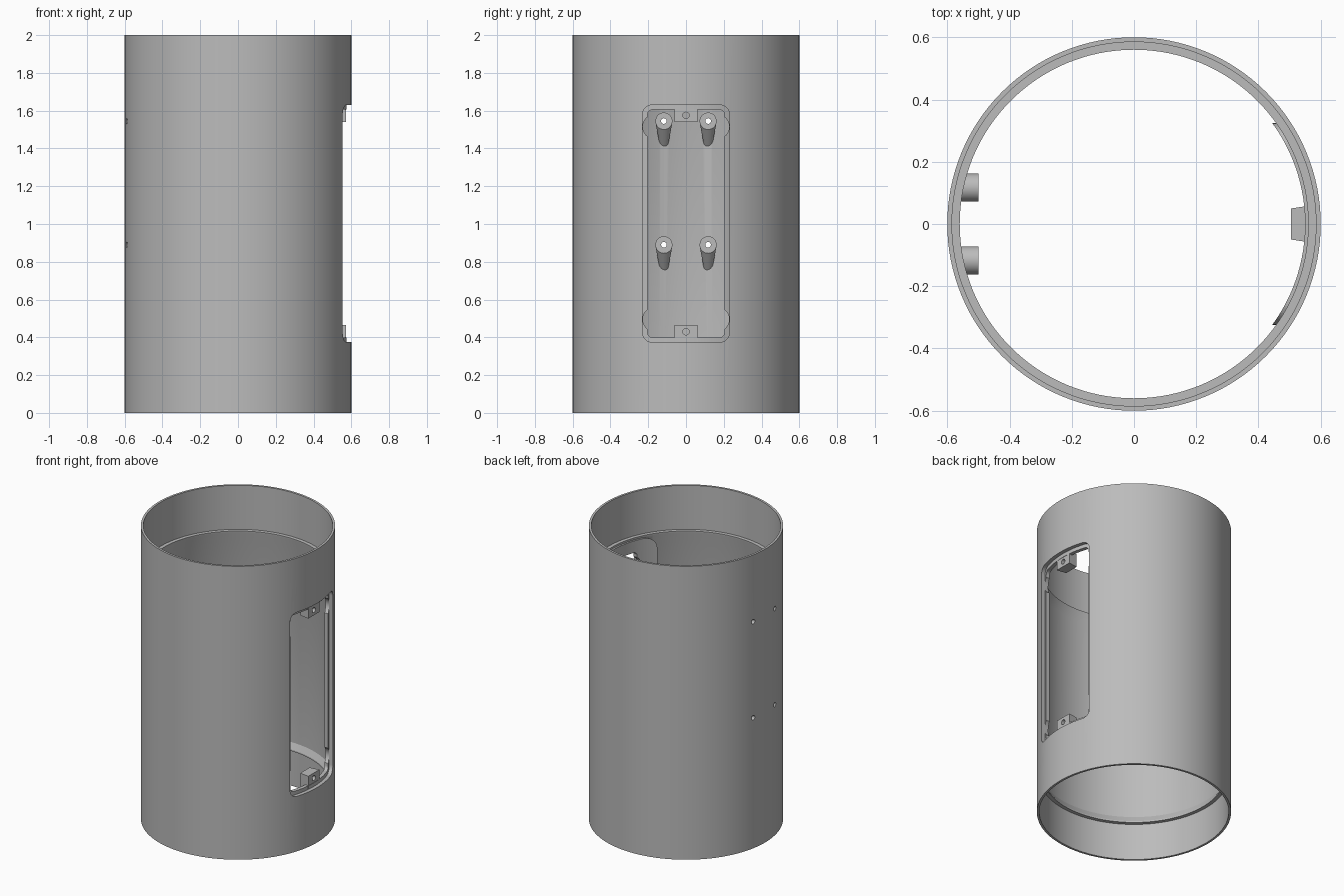
import bpy, bmesh, math
from mathutils import Matrix, Vector

if "Cube" in bpy.data.objects:
    bpy.data.objects.remove(bpy.data.objects["Cube"])

grey = bpy.data.materials.new("plain_grey")
grey.diffuse_color = (0.5, 0.5, 0.5, 1)
grey.use_nodes = True
grey.node_tree.nodes["Principled BSDF"].inputs["Base Color"].default_value = grey.diffuse_color


def make(name, bm):
    bmesh.ops.recalc_face_normals(bm, faces=bm.faces)
    me = bpy.data.meshes.new(name)
    bm.to_mesh(me)
    bm.free()
    me.materials.append(grey)
    ob = bpy.data.objects.new(name, me)
    bpy.context.collection.objects.link(ob)
    return ob


def boolean(ob, tool, op):
    """Apply a boolean and drop the tool object."""
    mod = ob.modifiers.new("bool", 'BOOLEAN')
    mod.operation, mod.solver, mod.object = op, 'EXACT', tool
    bpy.context.view_layer.objects.active = ob
    bpy.ops.object.modifier_apply(modifier=mod.name)
    bpy.data.objects.remove(tool)


def revolve(name, profile, n=128):
    bm = bmesh.new()
    rings = [[bm.verts.new((r * math.cos(2 * math.pi * i / n), r * math.sin(2 * math.pi * i / n), z))
              for r, z in profile] for i in range(n)]
    m = len(profile)
    for i in range(n):
        a, b = rings[i], rings[(i + 1) % n]
        for j in range(m):
            k = (j + 1) % m
            bm.faces.new((a[j], b[j], b[k], a[k]))
    return make(name, bm)


def drum(radius):
    bm = bmesh.new()
    bmesh.ops.create_cone(bm, cap_ends=True, segments=128, radius1=radius, radius2=radius, depth=3,
                          matrix=Matrix.Translation((0, 0, 1)))
    return make("drum", bm)


def rounded_prism(half_y, z0, z1, rad, x0, x1):
    """Rounded rectangle in the yz plane, extruded along x."""
    bm = bmesh.new()
    corners = [(half_y - rad, z1 - rad), (rad - half_y, z1 - rad),
               (rad - half_y, z0 + rad), (half_y - rad, z0 + rad)]
    pts = []
    for q, (cy, cz) in enumerate(corners):
        for s in range(7):
            t = math.pi / 2 * (q + s / 6)
            pts.append((cy + rad * math.cos(t), cz + rad * math.sin(t)))
    face = bm.faces.new([bm.verts.new((x0, y, z)) for y, z in pts])
    out = bmesh.ops.extrude_face_region(bm, geom=[face])
    bmesh.ops.translate(bm, vec=(x1 - x0, 0, 0),
                        verts=[v for v in out['geom'] if isinstance(v, bmesh.types.BMVert)])
    return make("prism", bm)


def rod(x0, x1, y, z, rad, n=24):
    bm = bmesh.new()
    mat = Matrix.Translation(((x0 + x1) / 2, y, z)) @ Matrix.Rotation(math.pi / 2, 4, 'Y')
    bmesh.ops.create_cone(bm, cap_ends=True, segments=n, radius1=rad, radius2=rad,
                          depth=x1 - x0, matrix=mat)
    return make("rod", bm)


# Tube wall with a counterbore and sloped inner lip at each end
shell = revolve("tube_shell", [
    (.6, 0), (.6, 2), (.585, 2), (.585, 1.7), (.56, 1.7), (.56, 1.69),
    (.58, 1.63), (.58, .30), (.56, .26), (.56, .25), (.585, .25), (.585, 0)])

# Thickened frame inside the wall around the hatch opening
frame = rounded_prism(.325, .315, 1.685, .08, .3, .7)
boolean(frame, drum(.591), 'INTERSECT')
boolean(frame, drum(.55), 'DIFFERENCE')
boolean(shell, frame, 'UNION')

# Shallow hatch recess, then the opening through it
recess = rounded_prism(.23, .375, 1.63, .05, .3, .7)
boolean(recess, drum(.575), 'DIFFERENCE')
boolean(shell, recess, 'DIFFERENCE')
boolean(shell, rounded_prism(.203, .40, 1.605, .025, .3, .7), 'DIFFERENCE')

# Scallops in the jambs near the corners
for side in (-1, 1):
    for z in (.495, 1.515):
        boolean(shell, rod(.4, .7, side * .164, z, .065, 32), 'DIFFERENCE')

# Mounting bosses with tapered gussets, and screw holes through the wall
parts = [shell]
for row, z in (("upper", 1.545), ("lower", .89)):
    for side, y in (("front", -.117), ("back", .117)):
        bm = bmesh.new()
        for x, dz, rad in ((-.5, 0, .045), (-.57, 0, .045), (-.57, -.11, .025)):
            for i in range(32):
                t = 2 * math.pi * i / 32
                bm.verts.new((x, y + rad * math.cos(t), z + dz + rad * math.sin(t)))
        hull = bmesh.ops.convex_hull(bm, input=bm.verts[:])
        loose = [v for v in bm.verts if not v.link_faces]
        bmesh.ops.delete(bm, geom=loose, context='VERTS')
        bmesh.ops.dissolve_limit(bm, angle_limit=.01, verts=bm.verts[:], edges=bm.edges[:])
        boss = make(f"{row}_{side}_boss", bm)
        boolean(boss, rod(-.7, -.4, y, z, .015), 'DIFFERENCE')
        boolean(shell, rod(-.7, -.5, y, z, .015), 'DIFFERENCE')
        parts.append(boss)

# Screw tabs at the top and bottom of the opening
for name, z0, z1, hole in (("upper_tab", 1.54, 1.63, 1.575), ("lower_tab", .375, .465, .43)):
    bm = bmesh.new()
    outline = [(.505, -.05), (.572, -.06), (.572, .06), (.505, .05)]
    face = bm.faces.new([bm.verts.new((x, y, z0)) for x, y in outline])
    out = bmesh.ops.extrude_face_region(bm, geom=[face])
    bmesh.ops.translate(bm, vec=(0, 0, z1 - z0),
                        verts=[v for v in out['geom'] if isinstance(v, bmesh.types.BMVert)])
    tab = make(name, bm)
    boolean(tab, rod(.4, .7, 0, hole, .017), 'DIFFERENCE')
    parts.append(tab)

# Smooth curved surfaces, keep edges sharp
for ob in parts:
    bpy.ops.object.select_all(action='DESELECT')
    ob.select_set(True)
    bpy.context.view_layer.objects.active = ob
    bpy.ops.object.shade_smooth_by_angle(angle=math.radians(25))
